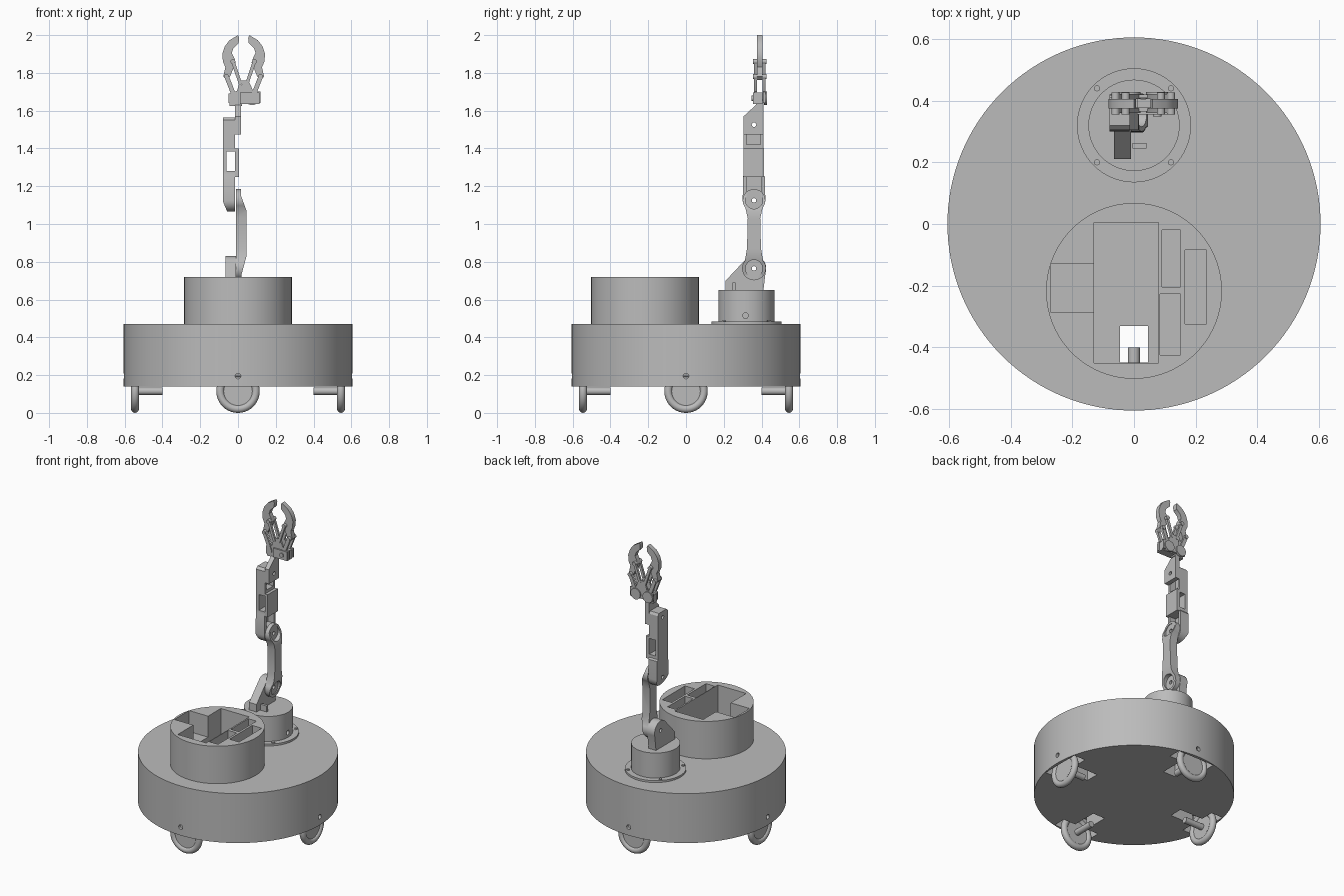
import bpy, bmesh, math
from mathutils import Matrix, Vector

if "Cube" in bpy.data.objects:
    bpy.data.objects.remove(bpy.data.objects["Cube"])

grey = bpy.data.materials.new("plain grey")
grey.use_nodes = True
colour = (0.5, 0.5, 0.5, 1)
grey.diffuse_color = colour
grey.node_tree.nodes["Principled BSDF"].inputs["Base Color"].default_value = colour


def finish(name, bm):
    bmesh.ops.recalc_face_normals(bm, faces=bm.faces)
    mesh = bpy.data.meshes.new(name)
    bm.to_mesh(mesh)
    bm.free()
    mesh.materials.append(grey)
    obj = bpy.data.objects.new(name, mesh)
    bpy.context.collection.objects.link(obj)
    return obj


def prism(name, outline, axis, start, end):
    """Extrude a 2D outline along x (y,z points), y (x,z) or z (x,y)."""
    i = "xyz".index(axis)

    def place(p, d):
        v = list(p)
        v.insert(i, d)
        return v
    bm = bmesh.new()
    face = bm.faces.new([bm.verts.new(place(p, start)) for p in outline])
    new = bmesh.ops.extrude_face_region(bm, geom=[face])["geom"]
    shift = Vector(place((0, 0), end - start))
    bmesh.ops.translate(bm, vec=shift, verts=[g for g in new if isinstance(g, bmesh.types.BMVert)])
    return finish(name, bm)


def arc(c, r, a, b, n=20):
    steps = [math.radians(a + (b - a) * k / n) for k in range(n + 1)]
    return [(c[0] + r * math.cos(t), c[1] + r * math.sin(t)) for t in steps]


def disc(name, c, r, axis, start, end, n=32):
    return prism(name, arc(c, r, 0, 360, n)[:-1], axis, start, end)


def box(name, x0, x1, y0, y1, z0, z1):
    return prism(name, [(x0, y0), (x1, y0), (x1, y1), (x0, y1)], "z", z0, z1)


def bar(name, p, q, r, start, end):
    a = math.degrees(math.atan2(q[1] - p[1], q[0] - p[0]))
    return prism(name, arc(p, r, a + 90, a + 270, 8) + arc(q, r, a - 90, a + 90, 8), "y", start, end)


def combine(obj, tools, operation="DIFFERENCE"):
    for tool in tools:
        mod = obj.modifiers.new("combine", "BOOLEAN")
        mod.operation, mod.solver, mod.object = operation, "EXACT", tool
        bpy.context.view_layer.update()
        result = obj.evaluated_get(bpy.context.evaluated_depsgraph_get())
        mesh = bpy.data.meshes.new_from_object(result)
        obj.modifiers.clear()
        obj.data = mesh
        bpy.data.objects.remove(tool)


def turn(obj, k):
    obj.data.transform(Matrix.Rotation(k * math.pi / 2, 4, "Z"))
    return obj


# Round chassis with wheel wells, motor slots and axle holes
chassis = disc("chassis", (0, 0), 0.605, "z", 0.14, 0.47, 128)
for k in range(4):
    combine(chassis, [
        turn(box("well", -0.135, 0.135, -0.585, -0.5, 0.1, 0.27), k),
        turn(box("slot", -0.045, 0.045, -0.51, -0.33, 0.1, 0.269), k),
        turn(disc("axle_hole", (0, 0.195), 0.015, "y", -0.63, -0.55, 16), k)])
combine(chassis, [box("shaft", -0.045, 0.045, -0.45, -0.33, 0.2, 0.6)])

# Four wheels with round tyres
for k in range(4):
    bm = bmesh.new()
    ring = [bm.verts.new((0.094 + x, 0, z)) for x, z in arc((0, 0), 0.021, 0, 360, 14)[:-1]]
    edges = [bm.edges.new((ring[j - 1], ring[j])) for j in range(len(ring))]
    bmesh.ops.spin(bm, geom=ring + edges, cent=(0, 0, 0), axis=(0, 0, 1), angle=math.tau,
                   steps=40, use_merge=True)
    bmesh.ops.remove_doubles(bm, verts=bm.verts, dist=0.0001)
    bm.transform(Matrix.Translation((0, -0.545, 0.115)) @ Matrix.Rotation(math.pi / 2, 4, "X"))
    turn(finish(f"tyre_{k + 1}", bm), k)
    turn(disc(f"wheel_hub_{k + 1}", (0, 0.115), 0.085, "y", -0.555, -0.535), k)
    turn(disc(f"wheel_axle_{k + 1}", (0, 0.115), 0.02, "y", -0.54, -0.4, 16), k)

# Storage drum with compartments
drum = disc("storage_drum", (0, -0.217), 0.285, "z", 0.47, 0.72, 96)
pockets = [(-0.13, 0.08, -0.45, 0.005, 0.48), (-0.27, -0.12, -0.285, -0.13, 0.58),
           (0.09, 0.15, -0.205, -0.02, 0.5), (0.085, 0.15, -0.425, -0.227, 0.5),
           (0.165, 0.235, -0.325, -0.085, 0.5), (-0.045, 0.045, -0.4499, -0.33, 0.4)]
combine(drum, [box("pocket", *p, 0.8) for p in pockets])

# Turntable under the arm
centre = (0, 0.32)
disc("turntable_flange", centre, 0.185, "z", 0.47, 0.483, 64)
for sx in (-1, 1):
    for sy in (-1, 1):
        disc("flange_screw", (sx * 0.12, 0.32 + sy * 0.12), 0.01, "z", 0.48, 0.49, 12)
turntable = disc("turntable", centre, 0.148, "z", 0.48, 0.65, 64)
combine(turntable, [disc("side_hole", (0.315, 0.515), 0.015, "x", 0.1, 0.2, 16)])
box("turntable_tab", -0.005, 0.04, 0.245, 0.262, 0.65, 0.69)

# Joint centres in the y,z plane
shoulder, elbow, wrist = (0.36, 0.765), (0.36, 1.125), (0.36, 1.525)


def pin_hole(joint):
    return disc("pin_hole", joint, 0.012, "x", -0.2, 0.2, 16)


# Sloped shoulder bracket
bracket = prism("shoulder_bracket", [(0.41, 0.65), (0.21, 0.65), (0.21, 0.7)]
                + arc(shoulder, 0.065, 140, -20), "x", -0.065, -0.01)
combine(bracket, [pin_hole(shoulder)])

# Upper arm: waisted bar with thinned ends
upper = prism("upper_arm", arc(shoulder, 0.063, 140, 400) + [(0.397, 0.87), (0.393, 1.03)]
              + arc(elbow, 0.06, -40, 220) + [(0.327, 1.03), (0.323, 0.87)], "x", -0.01, 0.045)
side = prism("side_shape", [(-0.02, 0.6), (0.018, 0.6), (0.018, 0.73), (0.045, 0.83), (0.045, 1.07),
                            (0.016, 1.15), (0.016, 1.3), (-0.02, 1.3)], "y", 0.2, 0.5)
combine(upper, [side], "INTERSECT")
combine(upper, [pin_hole(shoulder), pin_hole(elbow)])
for joint in (shoulder, elbow):
    combine(upper, [disc("recess", joint, 0.045, "x", 0.012, 0.1)])

# Forearm: open tray with a through window
forearm = prism("forearm", arc(elbow, 0.06, 180, 360) + [(0.418, 1.25), (0.41, 1.26), (0.41, 1.55),
                (0.4, 1.565), (0.32, 1.565), (0.305, 1.55), (0.305, 1.26), (0.302, 1.25)],
                "x", -0.08, -0.015)
side = prism("side_shape", [(0, 1), (-0.055, 1), (-0.055, 1.06), (-0.08, 1.12), (-0.08, 1.6), (0, 1.6)],
             "y", 0.2, 0.5)
combine(forearm, [side], "INTERSECT")
combine(forearm, [box("window", -0.06, 0.1, 0.2, 0.5, 1.28, 1.385),
                  box("upper_tray", -0.06, 0.1, 0.32, 0.395, 1.42, 1.545),
                  box("lower_tray", -0.06, 0.1, 0.32, 0.4, 1.17, 1.25),
                  disc("elbow_tray", elbow, 0.045, "x", -0.045, 0.1),
                  pin_hole(elbow), pin_hole(wrist)])
box("forearm_cover", -0.015, 0.005, 0.305, 0.413, 1.25, 1.4)

# Wrist plate rising to the gripper
wrist_plate = prism("wrist_plate", [(0.305, 1.475), (0.41, 1.475), (0.41, 1.65), (0.375, 1.65),
                                    (0.37, 1.63), (0.305, 1.57)], "x", -0.015, 0.015)
combine(wrist_plate, [pin_hole(wrist)])

# Gripper body: two plates, servo and gears
body = [(-0.05, 1.64), (0.12, 1.64), (0.12, 1.7), (0.08, 1.705), (0.055, 1.76), (0.01, 1.76),
        (-0.005, 1.705), (-0.05, 1.69)]
for name, y in (("front", 0.365), ("back", 0.408)):
    plate = prism(f"gripper_{name}_plate", body, "y", y, y + 0.012)
    combine(plate, [disc("screw_hole", (x, 1.742), 0.006, "y", 0.3, 0.5, 10) for x in (0.015, 0.05)])
box("gripper_servo", 0.01, 0.115, 0.355, 0.405, 1.635, 1.695)
box("gripper_block", -0.045, 0.02, 0.37, 0.41, 1.625, 1.68)
disc("servo_shaft", (0.075, 1.665), 0.014, "y", 0.348, 0.36, 16)

# Mirrored gears, links and curved fingers
MID = 0.03
finger = [(0, 2), (-0.045, 1.973), (-0.07, 1.94), (-0.083, 1.9), (-0.08, 1.86), (-0.067, 1.83),
          (-0.078, 1.78), (-0.06, 1.762), (-0.042, 1.78), (-0.012, 1.855), (-0.02, 1.88),
          (-0.033, 1.905), (-0.025, 1.93), (0.003, 1.957), (0.006, 1.985)]
for name, s in (("right", 1), ("left", -1)):
    def flip(p):
        return (MID + s * (p[0] - MID), p[1])
    gear, root = flip((-0.015, 1.665)), flip((0.012, 1.745))
    low, high = flip((-0.06, 1.78)), flip((-0.027, 1.86))
    prism(f"{name}_finger", [flip(p) for p in finger], "y", 0.375, 0.406)
    disc(f"{name}_gear", gear, 0.036, "y", 0.412, 0.428, 24)
    for y in (0.36, 0.406):
        bar(f"{name}_outer_link", gear, low, 0.012, y, y + 0.015)
        bar(f"{name}_inner_link", root, high, 0.009, y, y + 0.015)
    for joint in (low, high):
        disc(f"{name}_finger_pin", joint, 0.013, "y", 0.355, 0.426, 16)

# Smooth the round sides, keep the edges sharp
bpy.ops.object.select_all(action="DESELECT")
for obj in bpy.context.collection.objects:
    if obj.type == "MESH" and grey.name in obj.data.materials:
        obj.select_set(True)
        bpy.context.view_layer.objects.active = obj
bpy.ops.object.shade_smooth_by_angle(angle=math.radians(30))
